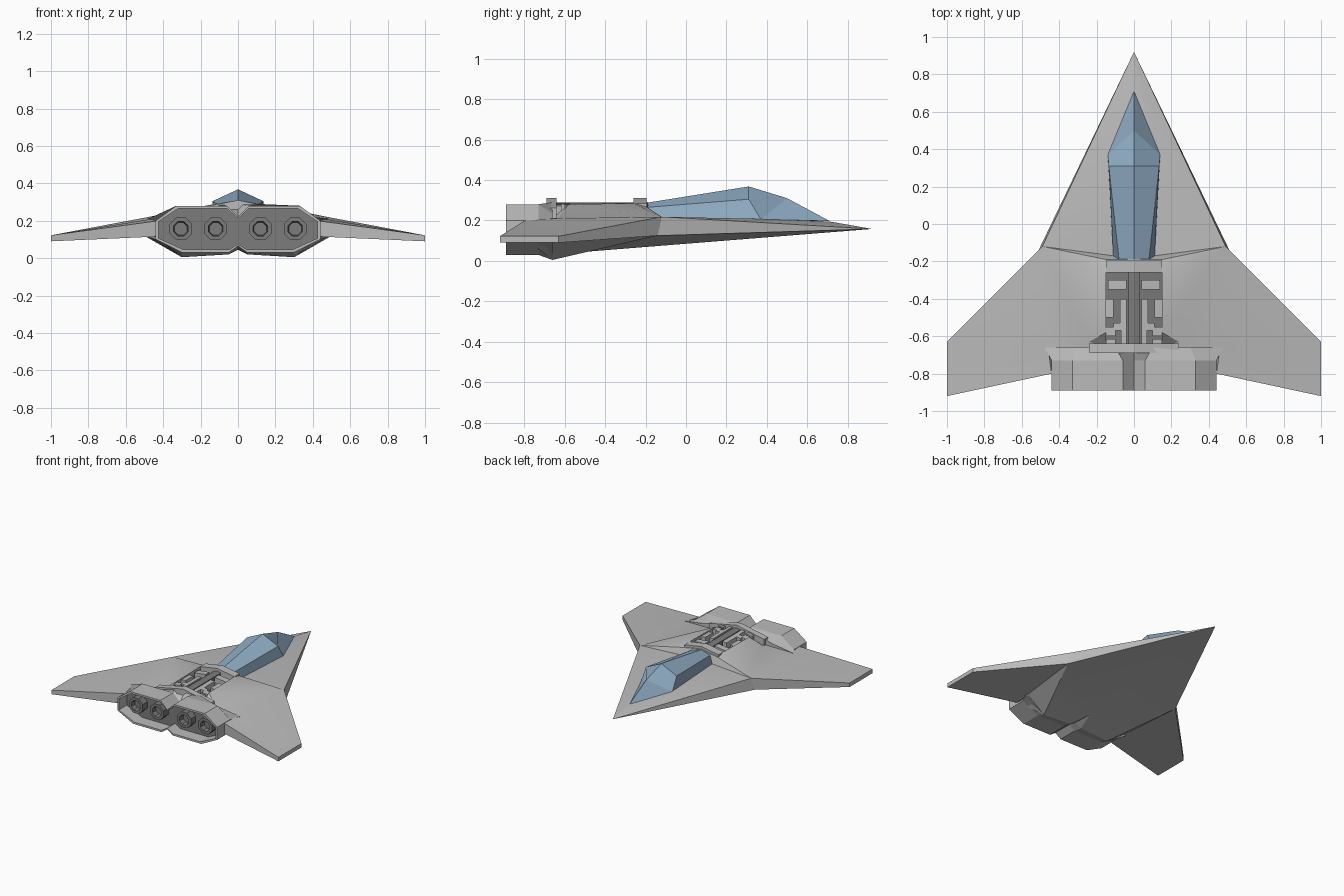
import bpy, bmesh, math

if "Cube" in bpy.data.objects:
    bpy.data.objects.remove(bpy.data.objects["Cube"], do_unlink=True)


def material(name, r, g, b):
    m = bpy.data.materials.new(name)
    m.use_nodes = True
    m.diffuse_color = (r, g, b, 1)
    m.node_tree.nodes["Principled BSDF"].inputs["Base Color"].default_value = (r, g, b, 1)
    return m


HULL = material("hull grey", .5, .5, .5)
DARK = material("machinery grey", .2, .2, .2)
GLASS = material("canopy blue", .28, .42, .56)


def finish(name, bm, mats, smooth=False):
    bmesh.ops.remove_doubles(bm, verts=bm.verts, dist=.0005)
    bmesh.ops.recalc_face_normals(bm, faces=bm.faces)
    me = bpy.data.meshes.new(name)
    bm.to_mesh(me)
    bm.free()
    for m in mats:
        me.materials.append(m)
    ob = bpy.data.objects.new(name, me)
    bpy.context.collection.objects.link(ob)
    if smooth:
        bpy.ops.object.select_all(action='DESELECT')
        ob.select_set(True)
        bpy.context.view_layer.objects.active = ob
        bpy.ops.object.shade_smooth_by_angle(angle=math.radians(20))
    return ob


def mirrored_shell(name, points, faces, mats, dark=(), smooth=False):
    """Named points of the left half, joined by faces and mirrored in x."""
    bm = bmesh.new()
    for side in (1, -1):
        vs = {k: bm.verts.new((side * x, y, z)) for k, (x, y, z) in points.items()}
        for text in faces:
            f = bm.faces.new([vs[k] for k in text.split()])
            f.material_index = int(text in dark)
    return finish(name, bm, mats, smooth)


def loft(name, rings, mats, dark_from=99):
    """Skin closed rings and cap both ends; rings past dark_from use slot 1."""
    bm = bmesh.new()
    rows = [[bm.verts.new(p) for p in ring] for ring in rings]
    n = len(rows[0])
    for i, (a, b) in enumerate(zip(rows, rows[1:])):
        for j in range(n):
            k = (j + 1) % n
            f = bm.faces.new((a[j], a[k], b[k], b[j]))
            f.material_index = int(i >= dark_from)
    bm.faces.new(rows[0])
    bm.faces.new(rows[-1]).material_index = int(dark_from < 99)
    return finish(name, bm, mats)


# Delta hull with wings, sunken deck and belly
hull_points = dict(
    nose=(0, .92, .158), tip=(0, .71, .195), can=(.14, .36, .208),
    back=(.11, -.17, .212), back0=(0, -.17, .212), lead=(.49, -.12, .218),
    step=(.15, -.19, .265), step0=(0, -.19, .29),
    deck=(.15, -.26, .285), deck0=(0, -.26, .3),
    floor_f=(.15, -.26, .23), floor_f0=(0, -.26, .25),
    floor_b=(.15, -.66, .21), floor_b0=(0, -.66, .23),
    shoulder=(.15, -.58, .28), valley=(.24, -.63, .215), root=(.46, -.66, .21),
    trail=(.44, -.8, .198), wing_f=(1, -.63, .122), wing_b=(1, -.92, .122),
    lead_l=(.51, -.14, .125), wing_fl=(1, -.63, .09), wing_bl=(1, -.92, .09),
    trail_l=(.44, -.8, .115), keel=(.3, -.66, .005), inner=(.05, -.66, .02),
    keel0=(0, -.66, .05), belly0=(0, -.5, .045))
floor = "floor_f floor_b floor_b0 floor_f0"
hull_faces = [
    "nose lead can tip", "can lead back", "tip can back back0",
    "back lead step", "back0 back step step0", "lead deck step",
    "step deck deck0 step0", "deck floor_f floor_f0 deck0",
    "deck shoulder floor_b floor_f", floor, "shoulder valley floor_b",
    "lead shoulder deck", "lead root valley shoulder", "floor_b valley root",
    "lead wing_f root", "root wing_f wing_b trail",
    "root trail trail_l keel", "floor_b0 floor_b root keel inner keel0",
    "nose lead_l belly0", "lead_l keel inner belly0", "belly0 inner keel0",
    "lead_l trail_l keel", "lead_l wing_fl wing_bl trail_l",
    "nose lead lead_l", "lead wing_f wing_fl lead_l",
    "wing_f wing_b wing_bl wing_fl", "wing_b trail trail_l wing_bl"]
mirrored_shell("hull", hull_points, hull_faces, [HULL, DARK], {floor}, True)

# Faceted canopy
canopy_points = dict(
    tip=(0, .71, .197), brow=(0, .5, .31), ridge=(0, .31, .368),
    cheek=(.135, .31, .305), base=(.14, .37, .206), base_b=(.11, -.18, .21),
    cheek_b=(.08, -.19, .265), ridge_b=(0, -.19, .288), base0=(0, -.18, .21))
mirrored_shell("canopy", canopy_points, [
    "tip brow base", "brow ridge cheek base", "cheek cheek_b base_b base",
    "ridge ridge_b cheek_b cheek", "ridge_b cheek_b base_b base0",
    "tip base base_b base0"], [GLASS])


# Engine housing: fairing at the front, open rim and dark recess at the rear
def ring(half, y, sx=1, sz=1, mid=.155):
    left = [(x * sx, y, mid + (z - mid) * sz) for x, z in half]
    return left + [(-x, y, z) for x, y, z in left[-2:0:-1]]


box = [(0, .22), (.06, .28), (.33, .28), (.44, .2),
       (.44, .1), (.3, .03), (.05, .03), (0, .065)]
front = [(0, .29), (.1, .29), (.3, .235), (.48, .21),
         (.47, .11), (.3, .005), (.05, .02), (0, .05)]
loft("engine_housing", [ring(front, -.66), ring(box, -.73), ring(box, -.89),
                        ring(box, -.89, .968, .88), ring(box, -.79, .968, .88)],
     [HULL, DARK], 4)

# Four octagonal nozzles
for i, cx in enumerate((-.305, -.12, .12, .305)):
    angles = [math.pi / 8 + math.tau * k / 8 for k in range(8)]
    loft(f"nozzle_{i + 1}",
         [[(cx + r * math.cos(a), y, .157 + r * math.sin(a)) for a in angles]
          for r, y in ((.065, -.78), (.065, -.85), (.042, -.85), (.036, -.81))], [DARK])


# Gabled frames closing the deck, and its central spine
def gable(name, w, y0, y1, low, edge, peak, mat):
    loft(name, [[(-w, y, low), (w, y, low), (w, y, edge), (0, y, peak), (-w, y, edge)]
                for y in (y0, y1)], [mat])


gable("front_frame", .15, -.26, -.195, .22, .285, .31, HULL)
gable("rear_frame", .24, -.69, -.64, .2, .262, .31, HULL)
gable("deck_spine", .03, -.64, -.26, .2, .282, .288, DARK)

# Raised plates on the deck, mirrored on both sides
plates = [(.04, .14, -.35, -.3), (.04, .075, -.54, -.4), (.11, .15, -.5, -.4),
          (.04, .11, -.57, -.53), (.1, .15, -.6, -.55), (.04, .07, -.64, -.57),
          (.1, .15, -.64, -.615)]
for side, label in ((1, "left"), (-1, "right")):
    for i, (x0, x1, y0, y1) in enumerate(plates):
        loft(f"deck_plate_{label}_{i + 1}",
             [[(side * x0, y, .21), (side * x1, y, .21),
               (side * x1, y, .29 - .12 * x1), (side * x0, y, .29 - .12 * x0)]
              for y in (y0, y1)], [HULL])
